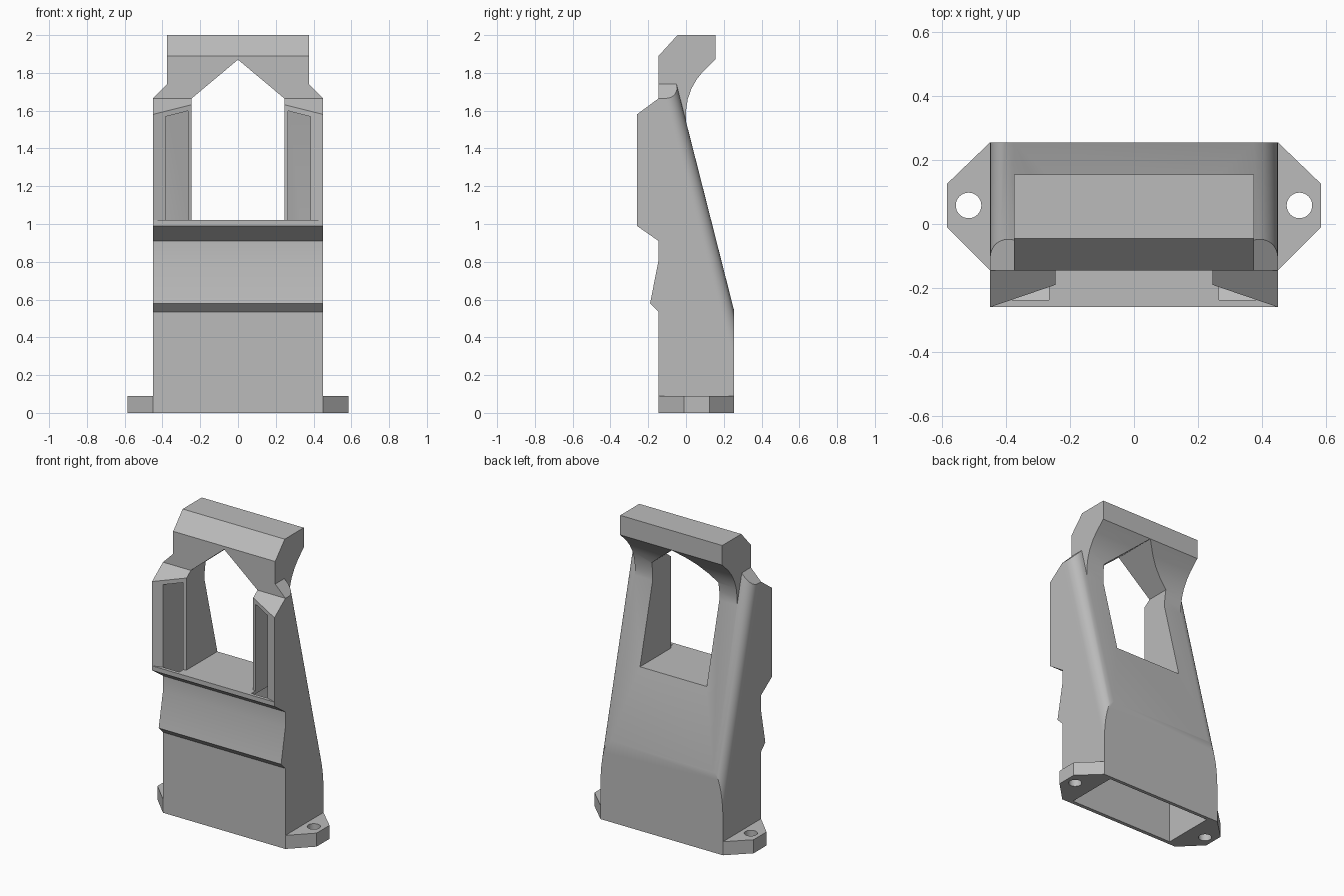
import bpy, bmesh, math
from mathutils import Vector

cube = bpy.data.objects.get("Cube")
if cube:
    bpy.data.objects.remove(cube, do_unlink=True)

grey = bpy.data.materials.new("plain grey")
grey.use_nodes = True
grey.diffuse_color = (0.5, 0.5, 0.5, 1)
grey.node_tree.nodes["Principled BSDF"].inputs["Base Color"].default_value = (0.5, 0.5, 0.5, 1)


def prism(name, points, low, high, axis, round_edge=None):
    """Extrude a 2D outline along an axis; round_edge picks edges to fillet."""
    place = {"x": lambda p, d: (d, p[0], p[1]),
             "y": lambda p, d: (p[0], d, p[1]),
             "z": lambda p, d: (p[0], p[1], d)}[axis]
    bm = bmesh.new()
    face = bm.faces.new([bm.verts.new(place(p, low)) for p in points])
    ext = bmesh.ops.extrude_face_region(bm, geom=[face], use_keep_orig=True)
    top = [g for g in ext["geom"] if isinstance(g, bmesh.types.BMVert)]
    bmesh.ops.translate(bm, verts=top, vec=Vector(place((0, 0), high - low)))
    bmesh.ops.recalc_face_normals(bm, faces=bm.faces)
    if round_edge:
        bmesh.ops.bevel(bm, geom=[e for e in bm.edges if round_edge(e)], offset=0.075,
                        segments=8, profile=0.5, affect="EDGES")
    mesh = bpy.data.meshes.new(name)
    bm.to_mesh(mesh)
    bm.free()
    mesh.materials.append(grey)
    obj = bpy.data.objects.new(name, mesh)
    bpy.context.collection.objects.link(obj)
    return obj


def activate(obj):
    bpy.ops.object.select_all(action="DESELECT")
    obj.select_set(True)
    bpy.context.view_layer.objects.active = obj


def combine(obj, tool, operation="DIFFERENCE"):
    activate(obj)
    mod = obj.modifiers.new("combine", "BOOLEAN")
    mod.operation, mod.object, mod.solver = operation, tool, "EXACT"
    bpy.ops.object.modifier_apply(modifier=mod.name)
    bpy.data.objects.remove(tool, do_unlink=True)


def mirrored(points, side):
    return [(side * a, b) for a, b in points]


def is_back_slope(edge):
    a, b = sorted((v.co for v in edge.verts), key=lambda c: c.z)
    return a.y > 0.2 and b.z > 1.5


# Main body: stepped front, sloping back with rounded side edges
body = prism("body", [(-0.145, 0), (0.255, 0), (0.255, 0.54), (-0.05, 1.74),
                      (-0.145, 1.74), (-0.145, 1.665), (-0.26, 1.58), (-0.26, 0.99),
                      (-0.145, 0.91), (-0.145, 0.81), (-0.19, 0.58), (-0.145, 0.535)],
             -0.45, 0.45, "x", is_back_slope)

# Sloped shoulders
shoulder = [(0.365, 1.75), (0.5, 1.615), (0.5, 1.8), (0.365, 1.8)]
for side in (-1, 1):
    combine(body, prism("shoulder_cutter", mirrored(shoulder, side), -0.5, 0.5, "y"))

# Head bar with a curved underside at the back
curve = [(0.0, 1.54), (0.0, 1.6), (0.009, 1.66), (0.028, 1.715),
         (0.056, 1.765), (0.09, 1.807), (0.155, 1.87)]
head = prism("head", [(-0.145, 1.67), (-0.1, 1.54)] + curve +
             [(0.155, 2), (-0.045, 2), (-0.145, 1.89)], -0.375, 0.375, "x")
combine(body, head, "UNION")

# Hollow inside, leaving a thin wall around the window
cavity = prism("cavity", [(-0.12, -0.1), (0.232, -0.1), (0.232, 0.535), (-0.047, 1.637),
                          (-0.145, 1.637), (-0.238, 1.568), (-0.238, 1.0),
                          (-0.12, 0.92)], -0.385, 0.385, "x")
combine(cavity, prism("window_wall", [(-0.265, 1.0), (0.265, 1.0), (0.265, 1.9),
                                      (-0.265, 1.9)], -0.5, 0.5, "y"))
combine(body, cavity)

# Pointed window through the whole body
combine(body, prism("window_cutter", [(-0.245, 1.02), (0.245, 1.02), (0.245, 1.665),
                                      (0, 1.87), (-0.245, 1.665)], -0.5, 0.5, "y"))

# Angled cheek fronts, which open the hollow at both sides of the window
cheek = [(0.47, -0.2668), (0.2, -0.1746), (0.2, -0.4), (0.47, -0.4)]
for side in (-1, 1):
    combine(body, prism("cheek_cutter", mirrored(cheek, side), 1.02, 1.8, "z"))

# Mounting tabs with screw holes
tab = [(0.43, -0.145), (0.45, -0.145), (0.585, -0.01), (0.585, 0.125),
       (0.45, 0.255), (0.43, 0.255)]
hole = [(0.517 + 0.04 * math.cos(i * math.tau / 32), 0.058 + 0.04 * math.sin(i * math.tau / 32))
        for i in range(32)]
parts = [body]
for side, label in ((1, "left"), (-1, "right")):
    flange = prism(label + "_mounting_tab", mirrored(tab, side), 0, 0.09, "z")
    combine(flange, prism("hole_cutter", mirrored(hole, side), -0.1, 0.2, "z"))
    parts.append(flange)

for part in parts:
    activate(part)
    bpy.ops.object.shade_smooth_by_angle(angle=math.radians(30))
